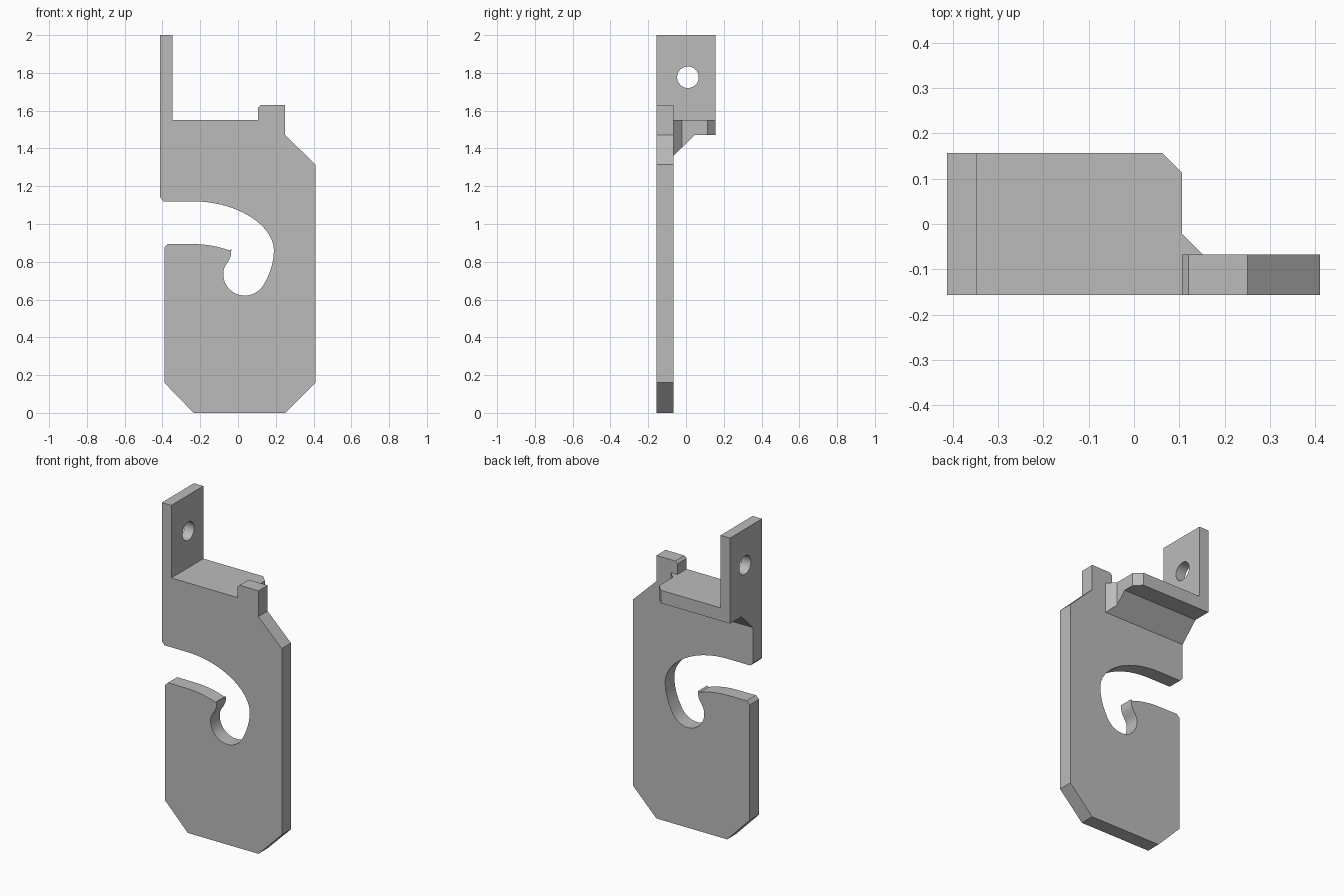
import bpy, bmesh, math
from mathutils import Vector
from mathutils.geometry import interpolate_bezier

if "Cube" in bpy.data.objects:
    bpy.data.objects.remove(bpy.data.objects["Cube"], do_unlink=True)

grey = bpy.data.materials.new("plain grey")
grey.use_nodes = True
colour = (0.5, 0.5, 0.5, 1)
grey.diffuse_color = colour
grey.node_tree.nodes["Principled BSDF"].inputs["Base Color"].default_value = colour

LEFT, RIGHT = -0.412, 0.41
FRONT, PLATE_BACK, BACK = -0.157, -0.067, 0.157
TAB_X, SHELF_X = -0.347, 0.106
SHELF_LOW, SHELF_TOP, TOP = 1.47, 1.55, 2.0


def extrude(name, points, direction, cuts=()):
    """Extrude a flat outline; each cut is (point, normal) removing the normal side."""
    bm = bmesh.new()
    face = bm.faces.new([bm.verts.new(p) for p in points])
    grown = bmesh.ops.extrude_face_region(bm, geom=[face], use_keep_orig=True)
    moved = [v for v in grown["geom"] if isinstance(v, bmesh.types.BMVert)]
    bmesh.ops.translate(bm, verts=moved, vec=direction)
    for point, normal in cuts:
        cut = bmesh.ops.bisect_plane(bm, geom=bm.verts[:] + bm.edges[:] + bm.faces[:],
                                     plane_co=point, plane_no=normal, clear_outer=True)
        rim = [e for e in cut["geom_cut"] if isinstance(e, bmesh.types.BMEdge)]
        bmesh.ops.holes_fill(bm, edges=rim)
    bmesh.ops.remove_doubles(bm, verts=bm.verts, dist=1e-5)
    bmesh.ops.recalc_face_normals(bm, faces=bm.faces)
    mesh = bpy.data.meshes.new(name)
    bm.to_mesh(mesh)
    bm.free()
    mesh.materials.append(grey)
    obj = bpy.data.objects.new(name, mesh)
    bpy.context.collection.objects.link(obj)
    return obj


def bezier(a, b, c, d, count=14):
    return [tuple(p) for p in interpolate_bezier(*map(Vector, (a, b, c, d)), count)]


def smooth(obj):
    bpy.ops.object.select_all(action="DESELECT")
    obj.select_set(True)
    bpy.context.view_layer.objects.active = obj
    bpy.ops.object.shade_smooth_by_angle(angle=math.radians(30))


# Hooked slot, from the upper lip round to the lower lip
slot = [(LEFT, 1.14), (-0.394, 1.12)]
slot += bezier((-0.24, 1.12), (0.0, 1.12), (0.19, 0.99), (0.19, 0.86), 20)
slot += bezier((0.19, 0.86), (0.19, 0.79), (0.165, 0.73), (0.137, 0.68), 8)[1:]
for i in range(1, 20):
    a = math.radians(-29 - 154 * i / 19)
    slot.append((0.036 + 0.114 * math.cos(a), 0.735 + 0.114 * math.sin(a)))
slot += bezier((-0.077, 0.75), (-0.073, 0.785), (-0.043, 0.80), (-0.037, 0.84), 9)
slot += [(-0.035, 0.866)]
slot += bezier((-0.046, 0.86), (-0.1, 0.88), (-0.16, 0.893), (-0.24, 0.894), 10)
slot += [(-0.37, 0.895), (-0.39, 0.875)]

# Main plate, including the front strips of the tab, shelf and peg
body = [(-0.39, 0.16), (-0.235, 0), (0.25, 0), (RIGHT, 0.16), (RIGHT, 1.315),
        (0.25, SHELF_LOW), (0.25, 1.63), (0.12, 1.63), (SHELF_X, 1.616),
        (SHELF_X, SHELF_TOP), (TAB_X, SHELF_TOP), (TAB_X, TOP), (LEFT, TOP)]
plate = extrude("hook_plate", [(x, FRONT, z) for x, z in slot + body],
                (0, PLATE_BACK - FRONT, 0))
smooth(plate)

# Shelf with sloped support beneath, and its corner web
profile = [(PLATE_BACK, 1.36), (0.045, SHELF_LOW), (BACK, SHELF_LOW),
           (BACK, SHELF_TOP), (PLATE_BACK, SHELF_TOP)]
extrude("shelf", [(LEFT, y, z) for y, z in profile], (SHELF_X - LEFT, 0, 0),
        [((SHELF_X, 0.113, 0), (1, 1, 0))])
extrude("corner_web", [(SHELF_X, y, z) for y, z in profile], (0.06, 0, 0),
        [((SHELF_X, -0.022, 0), (1, 1, 0))])

# Upright tab with a round screw hole
tab = extrude("upright_tab",
              [(LEFT, PLATE_BACK, SHELF_TOP), (LEFT, BACK, SHELF_TOP),
               (LEFT, BACK, TOP), (LEFT, PLATE_BACK, TOP)], (TAB_X - LEFT, 0, 0))
ring = [math.tau * i / 40 for i in range(40)]
cutter = extrude("hole_cutter",
                 [(LEFT - 0.1, 0.01 + 0.057 * math.cos(a), 1.777 + 0.057 * math.sin(a))
                  for a in ring], (0.3, 0, 0))
cutter.hide_render = True
hole = tab.modifiers.new("screw hole", "BOOLEAN")
hole.operation = "DIFFERENCE"
hole.solver = "EXACT"
hole.object = cutter
bpy.context.view_layer.objects.active = tab
bpy.ops.object.modifier_apply(modifier=hole.name)
bpy.data.objects.remove(cutter, do_unlink=True)
smooth(tab)
